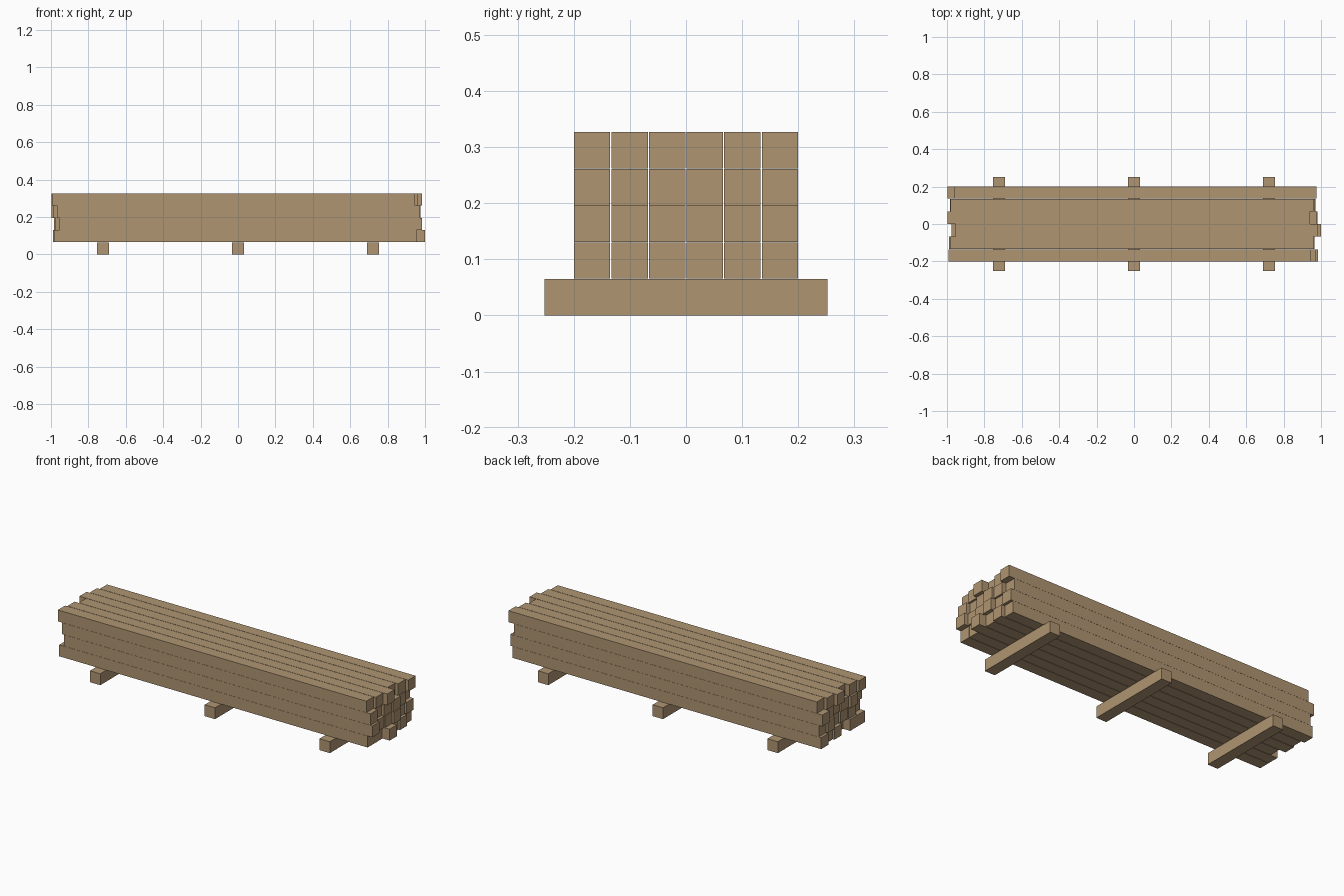
import bpy

cube = bpy.data.objects.get("Cube")
if cube:
    bpy.data.objects.remove(cube, do_unlink=True)

wood = bpy.data.materials.new("pale_brown_wood")
wood.use_nodes = True
color = (0.43, 0.30, 0.17, 1)
wood.diffuse_color = color
bsdf = next(n for n in wood.node_tree.nodes if n.type == "BSDF_PRINCIPLED")
bsdf.inputs["Base Color"].default_value = color
bsdf.inputs["Roughness"].default_value = 0.9

THICK = 0.0648       # timber section
LENGTH = 1.94        # timber length
COLUMN_PITCH = 0.067
LAYER_PITCH = 0.0654


def timber(name, center, size):
    bpy.ops.mesh.primitive_cube_add(size=1, location=center)
    obj = bpy.context.object
    obj.name = name
    obj.scale = size
    bpy.ops.object.transform_apply(location=False, rotation=False, scale=True)
    obj.data.materials.append(wood)


# Three cross bearers on the ground
for side, name in ((-1, "right"), (0, "middle"), (1, "left")):
    timber(f"{name}_bearer", (side * 0.722, 0, THICK / 2), (THICK, 0.505, THICK))

# Stacked beams: end-to-end shift of each, front column first, bottom layer first
shifts = (
    (-0.015, 0.015, 0.003, -0.023),
    (-0.015, -0.005, -0.02, -0.01),
    (0.03, 0.0, -0.005, 0.015),
    (-0.01, 0.01, 0.005, -0.028),
    (0.0, -0.015, -0.005, -0.01),
    (-0.02, -0.005, -0.028, 0.007),
)
for column, layers in enumerate(shifts):
    y = (column - 2.5) * COLUMN_PITCH
    for layer, x in enumerate(layers):
        z = THICK * 1.5 + 0.0008 + layer * LAYER_PITCH
        timber(f"beam_column_{column + 1}_layer_{layer + 1}", (x, y, z),
               (LENGTH, THICK, THICK))
